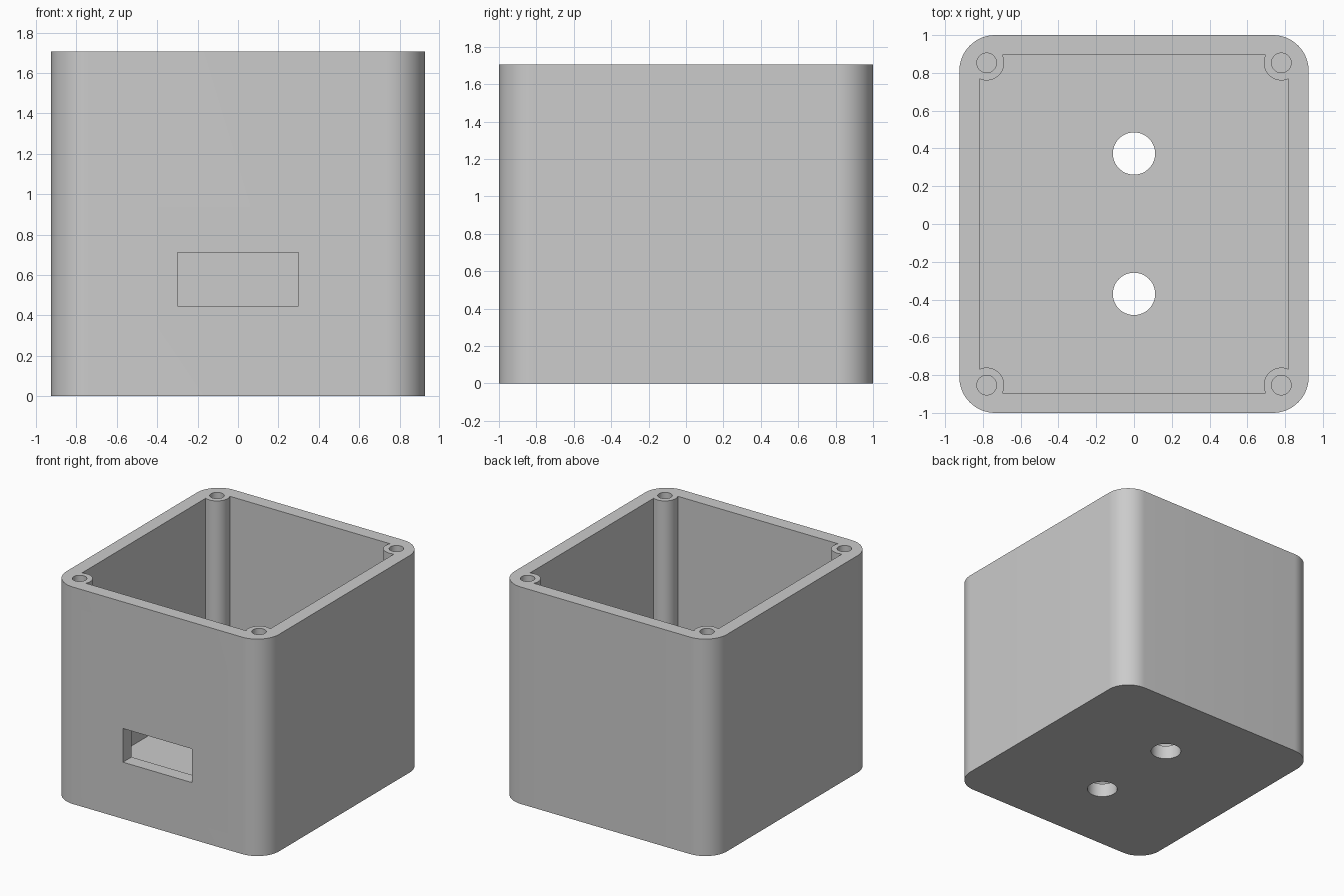
import bpy, bmesh, math
from mathutils import Matrix

if "Cube" in bpy.data.objects:
    bpy.data.objects.remove(bpy.data.objects["Cube"])

HALF_X, HALF_Y, HEIGHT = 0.925, 1.0, 1.705
WALL, FLOOR, CORNER = 0.106, 0.11, 0.19
POST_X, POST_Y = 0.78, 0.853

grey = bpy.data.materials.new("light grey plastic")
grey.use_nodes = True
grey.diffuse_color = (0.6, 0.6, 0.6, 1)
grey.node_tree.nodes["Principled BSDF"].inputs["Base Color"].default_value = (0.6, 0.6, 0.6, 1)


def finish(name, bm):
    mesh = bpy.data.meshes.new(name)
    bm.normal_update()
    bm.to_mesh(mesh)
    bm.free()
    mesh.materials.append(grey)
    obj = bpy.data.objects.new(name, mesh)
    bpy.context.collection.objects.link(obj)
    return obj


def box(name, low, high, radius=0):
    """Box between two corners, with optional rounded upright edges."""
    bm = bmesh.new()
    size = [h - l for l, h in zip(low, high)]
    middle = [(h + l) / 2 for l, h in zip(low, high)]
    bmesh.ops.create_cube(bm, size=1, matrix=Matrix.Translation(middle) @ Matrix.Diagonal((*size, 1)))
    if radius:
        upright = [e for e in bm.edges if abs(e.verts[0].co.z - e.verts[1].co.z) > size[2] / 2]
        bmesh.ops.bevel(bm, geom=upright, offset=radius, segments=16, profile=0.5, affect='EDGES')
    return finish(name, bm)


def cylinder(name, x, y, low, high, radius):
    bm = bmesh.new()
    bmesh.ops.create_cone(bm, cap_ends=True, segments=48, radius1=radius, radius2=radius,
                          depth=high - low, matrix=Matrix.Translation((x, y, (low + high) / 2)))
    return finish(name, bm)


def cut(target, cutter):
    """Subtract the cutter from the target, then discard it."""
    cutter.hide_render = True
    mod = target.modifiers.new("cut", 'BOOLEAN')
    mod.operation, mod.solver, mod.object = 'DIFFERENCE', 'EXACT', cutter
    bpy.ops.object.select_all(action='DESELECT')
    target.select_set(True)
    bpy.context.view_layer.objects.active = target
    bpy.ops.object.modifier_apply(modifier=mod.name)
    bpy.data.objects.remove(cutter)


corners = [(sx * POST_X, sy * POST_Y) for sx in (-1, 1) for sy in (-1, 1)]

# Cavity, notched at its corners so the screw posts stay standing
cavity = box("cavity", (WALL - HALF_X, WALL - HALF_Y, FLOOR),
             (HALF_X - WALL, HALF_Y - WALL, HEIGHT + 0.1))
for x, y in corners:
    cut(cavity, cylinder("post", x, y, 0, HEIGHT + 0.2, 0.093))

# Enclosure with rounded corners
enclosure = box("enclosure", (-HALF_X, -HALF_Y, 0), (HALF_X, HALF_Y, HEIGHT), CORNER)
cut(enclosure, cavity)

# Blind screw holes in the posts
for x, y in corners:
    cut(enclosure, cylinder("screw_hole", x, y, HEIGHT - 0.6, HEIGHT + 0.1, 0.052))

# Two round holes through the floor
for y in (-0.37, 0.373):
    cut(enclosure, cylinder("floor_hole", 0, y, -0.1, FLOOR + 0.1, 0.112))

# Rectangular port in the front wall
cut(enclosure, box("port", (-0.3, -HALF_Y - 0.1, 0.445), (0.3, WALL - HALF_Y + 0.1, 0.71)))

enclosure.select_set(True)
bpy.context.view_layer.objects.active = enclosure
bpy.ops.object.shade_smooth_by_angle(angle=math.radians(30))
